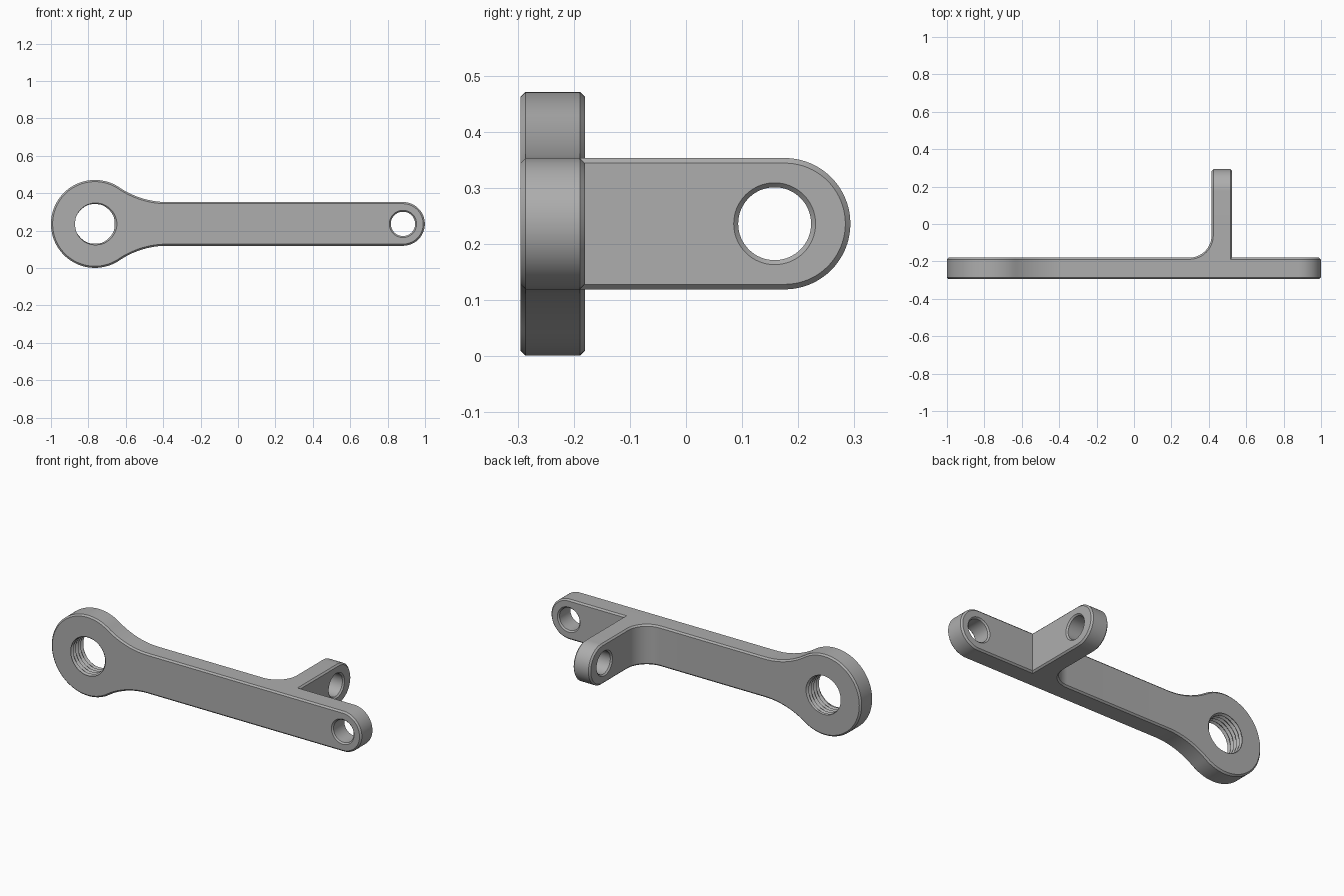
import bpy
import bmesh
from math import cos, sin, pi, hypot, acos, radians
from mathutils import Matrix

cube = bpy.data.objects.get("Cube")
if cube:
    bpy.data.objects.remove(cube)

MID = 0.236                        # height of the centre line
HALF = 0.117                       # half height of the bar
CH = 0.009                         # edge chamfer
FRONT, BACK = -0.295, -0.18        # bar thickness
HEAD_X, HEAD_R = -0.765, 0.235     # big end
TIP_X = 0.882                      # small end
LUG_A, LUG_B, LUG_END = 0.415, 0.525, 0.176
SEG = 64

steel = bpy.data.materials.new("grey metal")
steel.use_nodes = True
colour = (0.42, 0.42, 0.42, 1)
steel.diffuse_color = colour
steel.node_tree.nodes["Principled BSDF"].inputs["Base Color"].default_value = colour


def finish(name, bm):
    bmesh.ops.recalc_face_normals(bm, faces=bm.faces)
    mesh = bpy.data.meshes.new(name)
    bm.to_mesh(mesh)
    bm.free()
    mesh.materials.append(steel)
    obj = bpy.data.objects.new(name, mesh)
    bpy.context.collection.objects.link(obj)
    return obj


def arc(cx, cy, r, start, end, n):
    return [(cx + r * cos(start + (end - start) * i / n),
             cy + r * sin(start + (end - start) * i / n)) for i in range(n + 1)]


def mirrored_loft(name, rows):
    """Loft upper-half rows, mirror them below the centre line and cap them."""
    bm = bmesh.new()
    tops, lows = [], []
    for row in rows:
        top = [bm.verts.new((x, y, MID + z)) for x, y, z in row]
        low = [v if abs(p[2]) < 1e-6 else bm.verts.new((p[0], p[1], MID - p[2]))
               for v, p in zip(top, row)]
        tops.append(top)
        lows.append(low)

    def face(*verts):
        unique = list(dict.fromkeys(verts))
        if len(unique) > 2:
            bm.faces.new(unique)

    for side in (tops, lows):
        for a, b in zip(side, side[1:]):
            for i in range(len(a) - 1):
                face(a[i], a[i + 1], b[i + 1], b[i])
    for k in (0, -1):
        for i in range(len(tops[k]) - 1):
            face(tops[k][i], tops[k][i + 1], lows[k][i + 1], lows[k][i])
    # flat base where the row does not start on the centre line
    if tops[0][0] is not lows[0][0]:
        face(*[t[0] for t in tops], *[l[0] for l in reversed(lows)])
    return finish(name, bm)


def revolve(name, stations, radius, place):
    """Closed turned solid along its own z axis."""
    bm = bmesh.new()
    rings = [[bm.verts.new((radius(k, t, i) * cos(2 * pi * i / SEG),
                            radius(k, t, i) * sin(2 * pi * i / SEG), t))
              for i in range(SEG)] for k, t in enumerate(stations)]
    for a, b in zip(rings, rings[1:]):
        for i in range(SEG):
            j = (i + 1) % SEG
            bm.faces.new((a[i], a[j], b[j], b[i]))
    bm.faces.new(rings[0])
    bm.faces.new(rings[-1])
    bm.transform(place)
    obj = finish(name, bm)
    obj.hide_render = True
    return obj


def combine(target, other, operation):
    mod = target.modifiers.new(operation.lower(), 'BOOLEAN')
    mod.operation, mod.object, mod.solver = operation, other, 'EXACT'
    bpy.context.view_layer.objects.active = target
    bpy.ops.object.modifier_apply(modifier=mod.name)
    bpy.data.objects.remove(other)


# Bar: round head, tangent neck blends, straight shank, round tip
NECK_DX = 0.385
NECK_R = (NECK_DX**2 + HALF**2 - HEAD_R**2) / (2 * (HEAD_R - HALF))
neck = acos(NECK_DX / hypot(NECK_DX, HALF + NECK_R))


def bar_row(y, inset):
    pts = arc(HEAD_X, 0, HEAD_R - inset, pi, neck, 36)
    pts += arc(HEAD_X + NECK_DX, HALF + NECK_R, NECK_R + inset,
               pi + neck, 1.5 * pi, 16)[1:]
    pts += arc(TIP_X, 0, HALF - inset, pi / 2, 0, 20)
    return [(x, y, z) for x, z in pts]


bar = mirrored_loft("lever_bar", [
    bar_row(FRONT, CH), bar_row(FRONT + CH, 0),
    bar_row(BACK - CH, 0), bar_row(BACK, CH)])

# Rear lug: rounded tab with a concave blend on one side
BLEND = 0.12
ROOT = -0.23


def lug_row(depth, inset, blended):
    r = BLEND + depth
    x0 = LUG_A - BLEND
    curve = arc(x0, BACK + BLEND, r, -pi / 2, 0, 16)
    path = [(x0, ROOT)] + curve
    x = LUG_A + depth
    if not blended:
        x = LUG_B - depth
        path = [(x, ROOT)] + [(x, ROOT + (BACK + BLEND - ROOT) * (i + 1) / 17)
                              for i in range(17)]
    row = [(px, py, HALF - inset) for px, py in path]
    return row + [(x, y, z) for y, z in
                  arc(LUG_END, 0, HALF - inset, pi / 2, 0, 20)]


lug = mirrored_loft("rear_lug", [
    lug_row(0, CH, True), lug_row(CH, 0, True),
    lug_row(CH, 0, False), lug_row(0, CH, False)])
combine(bar, lug, 'UNION')

# Holes: chamfered pin holes and a threaded bore in the head
mid_y = (FRONT + BACK) / 2
along_y = Matrix.Rotation(radians(90), 4, 'X')
along_x = Matrix.Rotation(radians(90), 4, 'Y')


def pin_hole(name, half, place):
    radii = (0.083, 0.065, 0.065, 0.083)
    far, near = half + 0.01, half - 0.008
    return revolve(name, (-far, -near, near, far), lambda k, t, i: radii[k], place)


PITCH = 0.023


def thread(k, t, i):
    phase = (t / PITCH - i / SEG) % 1
    return 0.106 + 0.012 * (1 - abs(2 * phase - 1))


combine(bar, pin_hole("tip_hole", (BACK - FRONT) / 2,
        Matrix.Translation((TIP_X, mid_y, MID)) @ along_y), 'DIFFERENCE')
combine(bar, pin_hole("lug_hole", (LUG_B - LUG_A) / 2,
        Matrix.Translation(((LUG_A + LUG_B) / 2, 0.158, MID)) @ along_x), 'DIFFERENCE')
combine(bar, revolve("threaded_bore", [PITCH * k / 8 for k in range(-25, 26)], thread,
        Matrix.Translation((HEAD_X, mid_y, MID)) @ along_y), 'DIFFERENCE')

bpy.ops.object.select_all(action='DESELECT')
bar.select_set(True)
bpy.context.view_layer.objects.active = bar
bpy.ops.object.shade_smooth_by_angle(angle=radians(25))
